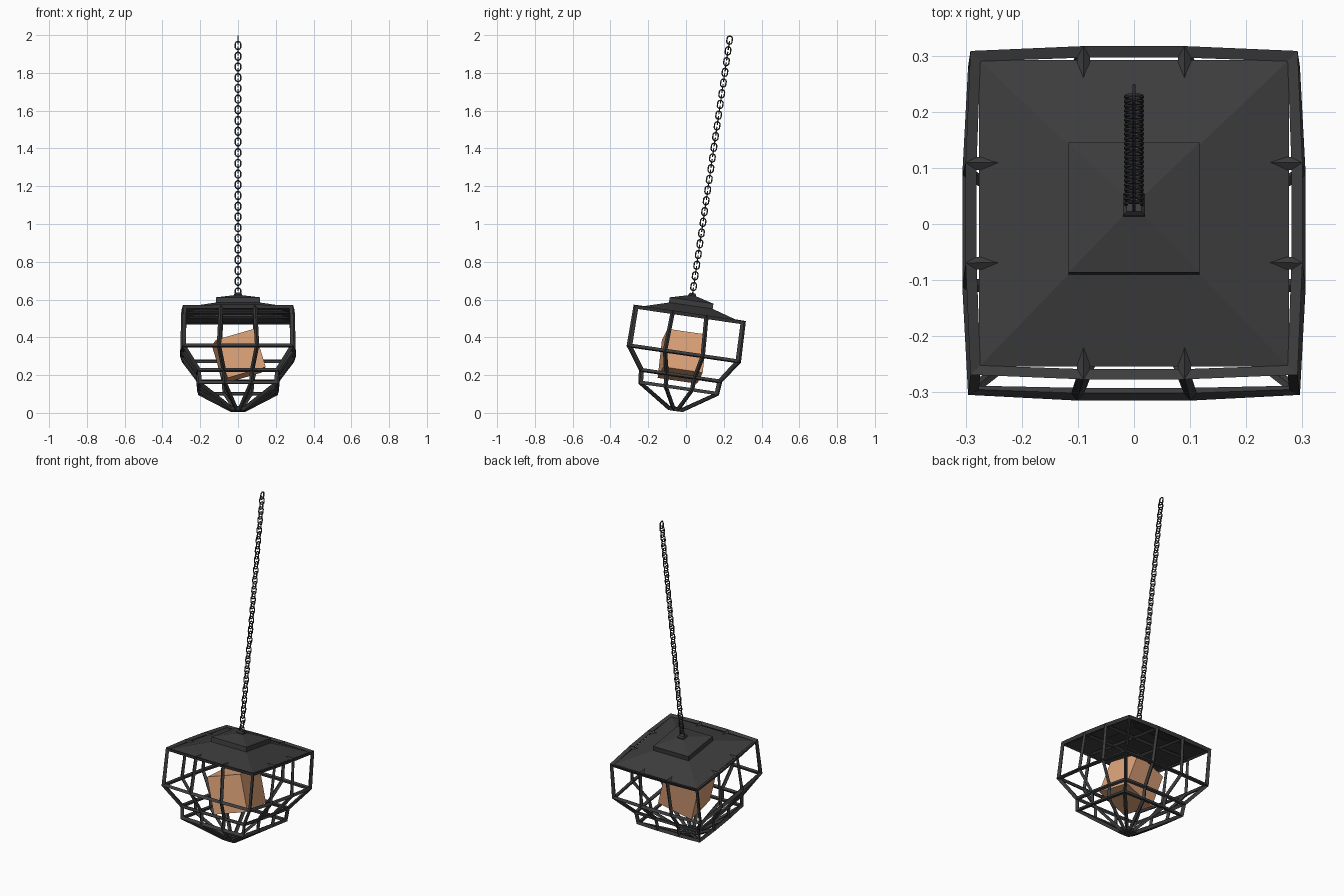
import bpy, bmesh, math
from mathutils import Matrix, Euler

if "Cube" in bpy.data.objects:
    bpy.data.objects.remove(bpy.data.objects["Cube"])

# whole lantern swings a little about x
SWING = Matrix.Translation((0, -0.055, 0.015)) @ Matrix.Rotation(math.radians(-8.3), 4, 'X')

def material(name, rgb):
    m = bpy.data.materials.new(name)
    m.diffuse_color = (*rgb, 1)
    m.use_nodes = True
    m.node_tree.nodes["Principled BSDF"].inputs["Base Color"].default_value = m.diffuse_color
    return m

IRON = material("dark_iron", (0.045, 0.045, 0.045))
GLOW = material("orange_core", (0.72, 0.36, 0.19))

def finish(name, bm, mat):
    bmesh.ops.recalc_face_normals(bm, faces=bm.faces)
    me = bpy.data.meshes.new(name)
    bm.to_mesh(me)
    bm.free()
    me.materials.append(mat)
    ob = bpy.data.objects.new(name, me)
    bpy.context.collection.objects.link(ob)
    ob.matrix_world = SWING
    return ob

def square_stack(name, levels, close_bottom=True):
    """Square sections (half width, height) joined into a solid."""
    bm = bmesh.new()
    rings = [[bm.verts.new((sx * h, sy * h, z)) for sx, sy in ((-1, -1), (1, -1), (1, 1), (-1, 1))]
             for h, z in levels]
    for a, b in zip(rings, rings[1:]):
        for i in range(4):
            j = (i + 1) % 4
            bm.faces.new((a[i], a[j], b[j], b[i]))
    bm.faces.new(rings[-1])
    if close_bottom:
        bm.faces.new(rings[0][::-1])
    return finish(name, bm, IRON)

# cage: slightly bulged square rings, capped by 3x3 grids, turned into bars
def ring_pos(i, j, corner, edge, mid):
    s = (-1, -1, 1, 1)
    oi, oj = i in (0, 3), j in (0, 3)
    if oi and oj:
        return s[i] * corner, s[j] * corner
    return s[i] * (edge if oi else mid), s[j] * (edge if oj else mid)

BORDER = [(0, 0), (1, 0), (2, 0), (3, 0), (3, 1), (3, 2), (3, 3), (2, 3), (1, 3), (0, 3), (0, 2), (0, 1)]
RINGS = [(0.285, 0.292, 0.090, 0.512),   # corner, edge, mid, height
         (0.288, 0.295, 0.101, 0.302),
         (0.208, 0.212, 0.075, 0.185),
         (0.203, 0.206, 0.070, 0.116),
         (0.035, 0.036, 0.012, 0.006)]
bm = bmesh.new()
levels = []
for c, e, m, z in RINGS:
    levels.append({ij: bm.verts.new((*ring_pos(*ij, c, e, m), z)) for ij in BORDER})
for a, b in zip(levels, levels[1:]):
    for k in range(12):
        p, q = BORDER[k], BORDER[(k + 1) % 12]
        bm.faces.new((a[p], b[p], b[q], a[q]))
for lv, (c, e, m, z) in ((levels[0], RINGS[0]), (levels[-1], RINGS[-1])):
    for i in (1, 2):
        for j in (1, 2):
            lv[i, j] = bm.verts.new((*ring_pos(i, j, c, e, m), z))
    for i in range(3):
        for j in range(3):
            bm.faces.new((lv[i, j], lv[i + 1, j], lv[i + 1, j + 1], lv[i, j + 1]))
cage = finish("cage_bars", bm, IRON)
wire = cage.modifiers.new("bars", 'WIREFRAME')
wire.thickness = 0.023
wire.use_even_offset = True

# roof pyramid, raised cap and chain collar
roof = square_stack("roof", [(0.276, 0.511), (0.004, 0.592)], close_bottom=False)
sol = roof.modifiers.new("plate", 'SOLIDIFY')
sol.thickness = 0.004
square_stack("roof_cap", [(0.117, 0.552), (0.117, 0.586), (0.019, 0.612)])
square_stack("chain_collar", [(0.020, 0.606), (0.020, 0.618), (0.013, 0.626)])

# glowing block, loose and askew in the cage
bm = bmesh.new()
spin = Euler((0, math.radians(-17), math.radians(6))).to_matrix().to_4x4()
bmesh.ops.create_cube(bm, size=0.212, matrix=Matrix.Translation((0.004, -0.006, 0.287)) @ spin)
finish("glowing_block", bm, GLOW)

# chain: alternating oval links
def add_link(bm, z, turned, major=0.0145, minor=0.0035, stretch=0.007, n=12, k=6):
    loops = []
    for i in range(n):
        a = 2 * math.pi * (i + 0.5) / n
        off = math.copysign(stretch, math.sin(a))
        loop = []
        for j in range(k):
            t = 2 * math.pi * j / k
            r = major + minor * math.cos(t)
            u, d, v = r * math.cos(a), minor * math.sin(t), r * math.sin(a) + off
            loop.append(bm.verts.new((d, u, z + v) if turned else (u, d, z + v)))
        loops.append(loop)
    for i in range(n):
        p, q = loops[i], loops[(i + 1) % n]
        for j in range(k):
            l = (j + 1) % k
            bm.faces.new((p[j], q[j], q[l], p[l]))

bm = bmesh.new()
COUNT, FIRST, LAST = 48, 0.632, 1.979
for i in range(COUNT):
    add_link(bm, FIRST + (LAST - FIRST) * i / (COUNT - 1), i % 2 == 1)
finish("chain", bm, IRON)
